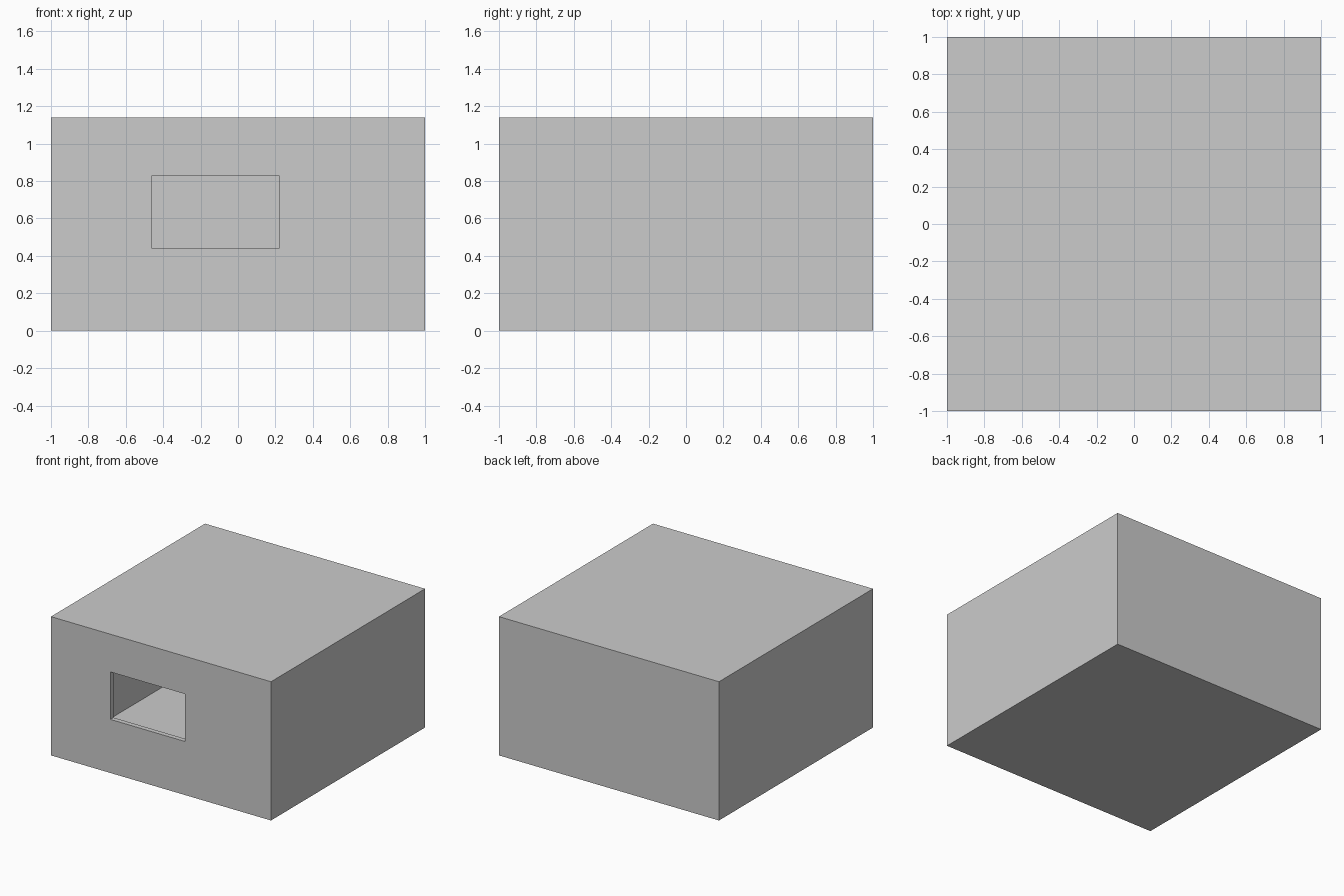
import bpy

if "Cube" in bpy.data.objects:
    bpy.data.objects.remove(bpy.data.objects["Cube"])

HEIGHT = 1.14
WALL = 0.04


def box(name, low, high):
    """Axis-aligned box between two corners."""
    centre = [(a + b) / 2 for a, b in zip(low, high)]
    bpy.ops.mesh.primitive_cube_add(size=1, location=centre)
    obj = bpy.context.object
    obj.name = name
    obj.scale = [b - a for a, b in zip(low, high)]
    bpy.ops.object.transform_apply(location=True, rotation=False, scale=True)
    return obj


def cut(target, cutter):
    """Subtract a hidden cutter from the target."""
    mod = target.modifiers.new(cutter.name, 'BOOLEAN')
    mod.operation = 'DIFFERENCE'
    mod.solver = 'EXACT'
    mod.object = cutter
    bpy.context.view_layer.objects.active = target
    bpy.ops.object.modifier_apply(modifier=mod.name)
    bpy.data.objects.remove(cutter, do_unlink=True)


# Closed outer block
shell = box("hollow_box", (-1, -1, 0), (1, 1, HEIGHT))

# Interior room with thin walls all round
cut(shell, box("room_cutter", (-1 + WALL, -1 + WALL, WALL),
               (1 - WALL, 1 - WALL, HEIGHT - WALL)))

# Off-centre opening through the front wall
cut(shell, box("window_cutter", (-0.46, -1.2, 0.44), (0.22, -0.8, 0.83)))
